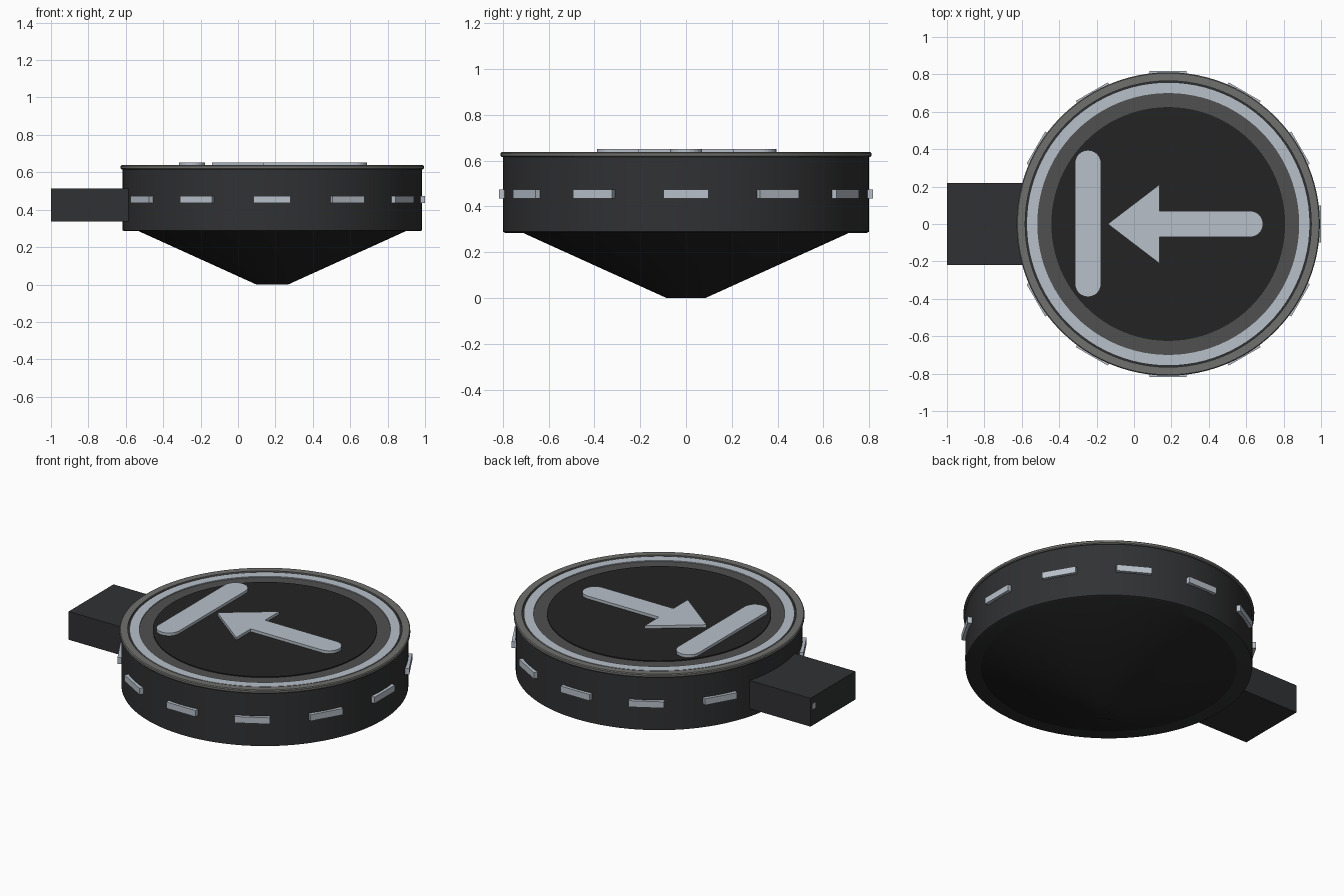
import bpy, bmesh
from math import pi, sin, cos, radians

if "Cube" in bpy.data.objects:
    bpy.data.objects.remove(bpy.data.objects["Cube"])

CX = 0.183   # axis of the round housing
SEG = 96


def material(name, rgb):
    m = bpy.data.materials.new(name)
    m.diffuse_color = (*rgb, 1)
    m.use_nodes = True
    m.node_tree.nodes["Principled BSDF"].inputs["Base Color"].default_value = m.diffuse_color
    return m


CHARCOAL = material("charcoal", (0.03, 0.031, 0.033))
BLACK = material("black", (0.017, 0.017, 0.018))
RIM_GREY = material("rim grey", (0.16, 0.16, 0.155))
DARK_GREY = material("dark grey", (0.08, 0.08, 0.082))
LIGHT = material("light", (0.48, 0.53, 0.59))


def finish(name, bm, mat, smooth=False):
    bmesh.ops.recalc_face_normals(bm, faces=bm.faces)
    mesh = bpy.data.meshes.new(name)
    bm.to_mesh(mesh)
    bm.free()
    obj = bpy.data.objects.new(name, mesh)
    bpy.context.collection.objects.link(obj)
    mesh.materials.append(mat)
    if smooth:
        bpy.ops.object.select_all(action='DESELECT')
        bpy.context.view_layer.objects.active = obj
        obj.select_set(True)
        bpy.ops.object.shade_smooth_by_angle(angle=radians(30))
    return obj


def lathe(name, profile, mat):
    """Spin a (radius, z) profile; open ends away from the axis are capped."""
    bm = bmesh.new()
    rings = [[bm.verts.new((CX + r * cos(2 * pi * i / SEG), r * sin(2 * pi * i / SEG), z))
              for i in range(SEG)] for r, z in profile]
    closed = profile[0] == profile[-1]
    if closed:
        bmesh.ops.delete(bm, geom=rings.pop(), context='VERTS')
    pairs = list(zip(rings, rings[1:])) + ([(rings[-1], rings[0])] if closed else [])
    for a, b in pairs:
        for i in range(SEG):
            j = (i + 1) % SEG
            bm.faces.new((a[i], a[j], b[j], b[i]))
    if not closed:
        bm.faces.new(rings[0])
        bm.faces.new(rings[-1])
    return finish(name, bm, mat, True)


def ring(name, r0, r1, z0, z1, mat):
    return lathe(name, [(r0, z0), (r1, z0), (r1, z1), (r0, z1), (r0, z0)], mat)


def plate(name, outline, z0, z1, mat):
    bm = bmesh.new()
    face = bm.faces.new([bm.verts.new((x, y, z0)) for x, y in outline])
    ext = bmesh.ops.extrude_face_region(bm, geom=[face])
    for v in ext["geom"]:
        if isinstance(v, bmesh.types.BMVert):
            v.co.z = z1
    return finish(name, bm, mat)


def box(name, lo, hi, mat, angle=None):
    """Box between two corners; with an angle it is turned about the housing axis."""
    bm = bmesh.new()
    bmesh.ops.create_cube(bm, size=1)
    for v in bm.verts:
        v.co = [(lo[k] + hi[k]) / 2 + v.co[k] * (hi[k] - lo[k]) for k in range(3)]
    obj = finish(name, bm, mat)
    if angle is not None:
        obj.location.x = CX
        obj.rotation_euler.z = angle
    return obj


def arc(cx, cy, r, start, end, n=12):
    return [(cx + r * cos(radians(start + (end - start) * i / n)),
             cy + r * sin(radians(start + (end - start) * i / n))) for i in range(n + 1)]


# Housing: conical underside and drum
lathe("cone_base", [(0.085, 0.0), (0.72, 0.288)], BLACK)
lathe("drum", [(0.79, 0.285), (0.80, 0.29), (0.80, 0.618), (0.70, 0.618)], CHARCOAL)

# Top face: rim, light ring, recessed ring and centre disc
lathe("top_rim", [(0.765, 0.616), (0.806, 0.616), (0.811, 0.621), (0.811, 0.633),
                  (0.806, 0.638), (0.765, 0.638), (0.765, 0.616)], RIM_GREY)
ring("groove_ring", 0.75, 0.768, 0.61, 0.629, CHARCOAL)
ring("light_ring", 0.70, 0.755, 0.61, 0.635, LIGHT)
ring("recessed_ring", 0.61, 0.702, 0.61, 0.629, DARK_GREY)
lathe("centre_disc", [(0.625, 0.61), (0.625, 0.635)], BLACK)

# Raised pointer and stop bar
plate("arrow", [(-0.14, 0), (0.135, -0.21), (0.135, -0.07)]
      + arc(0.62, 0, 0.07, -90, 90) + [(0.135, 0.07), (0.135, 0.21)], 0.63, 0.652, LIGHT)
plate("stop_bar", arc(-0.246, 0.325, 0.07, 0, 180) + arc(-0.246, -0.32, 0.07, 180, 360),
      0.63, 0.652, LIGHT)

# Side arm with its small end marker
box("side_arm", (-1.0, -0.218, 0.338), (-0.50, 0.218, 0.512), CHARCOAL)
box("arm_marker", (-1.001, 0.17, 0.437), (-0.98, 0.2, 0.471), LIGHT)

# Light dashes around the drum, skipping the one behind the arm
for i in range(12):
    if i != 6:
        box(f"side_light_{i}", (0.77, -0.099, 0.435), (0.817, 0.099, 0.474), LIGHT, i * pi / 6)
